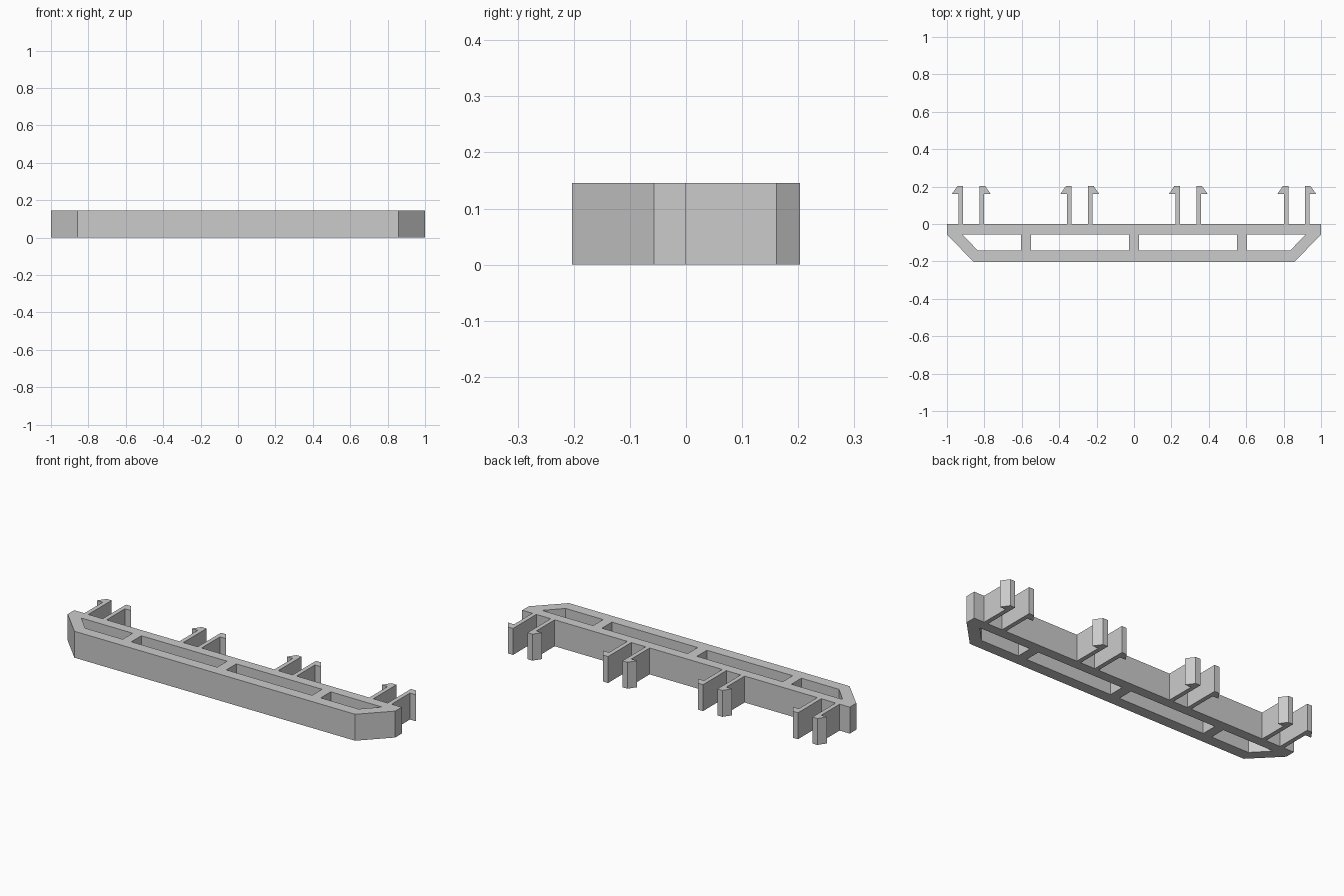
import bpy
import bmesh

HEIGHT = 0.146

if "Cube" in bpy.data.objects:
    bpy.data.objects.remove(bpy.data.objects["Cube"], do_unlink=True)

grey = bpy.data.materials.new("light grey")
grey.use_nodes = True
COLOUR = (0.6, 0.6, 0.6, 1)
grey.diffuse_color = COLOUR
grey.node_tree.nodes["Principled BSDF"].inputs["Base Color"].default_value = COLOUR


def mirrored(points, centre=0):
    return [(2 * centre - x, y) for x, y in reversed(points)]


def extrude_outlines(name, outlines):
    """Extrude closed outlines up from the ground; inner outlines become holes."""
    curve = bpy.data.curves.new(name + "_profile", 'CURVE')
    curve.dimensions = '2D'
    curve.fill_mode = 'BOTH'
    curve.extrude = HEIGHT / 2
    for outline in outlines:
        spline = curve.splines.new('POLY')
        spline.points.add(len(outline) - 1)
        for point, (x, y) in zip(spline.points, outline):
            point.co = (x, y, 0, 1)
        spline.use_cyclic_u = True
    helper = bpy.data.objects.new(name + "_helper", curve)
    mesh = bpy.data.meshes.new_from_object(helper)
    bpy.data.objects.remove(helper)
    bpy.data.curves.remove(curve)

    # Weld the caps to the walls and rest the part on the ground
    bm = bmesh.new()
    bm.from_mesh(mesh)
    bmesh.ops.remove_doubles(bm, verts=bm.verts, dist=0.0001)
    bmesh.ops.translate(bm, verts=bm.verts, vec=(0, 0, HEIGHT / 2))
    bmesh.ops.recalc_face_normals(bm, faces=bm.faces)
    for face in bm.faces:
        face.smooth = False
        face.material_index = 0
    bm.to_mesh(mesh)
    bm.free()
    mesh.name = name
    mesh.materials.clear()
    mesh.materials.append(grey)
    obj = bpy.data.objects.new(name, mesh)
    bpy.context.collection.objects.link(obj)
    return obj


# Bar with chamfered front corners and four through openings
half_outer = [(1, 0), (1, -0.057), (0.857, -0.203)]
inner_opening = [(0.028, -0.055), (0.552, -0.055), (0.552, -0.142), (0.028, -0.142)]
end_opening = [(0.605, -0.055), (0.918, -0.055), (0.835, -0.142), (0.605, -0.142)]
extrude_outlines("frame_bar", [
    half_outer + mirrored(half_outer),
    inner_opening, mirrored(inner_opening),
    end_opening, mirrored(end_opening),
])

# Four pairs of barbed snap clips along the back
clip = [(0.044, 0), (0.068, 0), (0.068, 0.16), (0.104, 0.16), (0.074, 0.203), (0.044, 0.203)]
for number, centre in enumerate((-0.87, -0.29, 0.29, 0.87), 1):
    left_clip = [(centre + x, y) for x, y in clip]
    extrude_outlines(f"clip_{number}_left", [left_clip])
    extrude_outlines(f"clip_{number}_right", [mirrored(left_clip, centre)])
